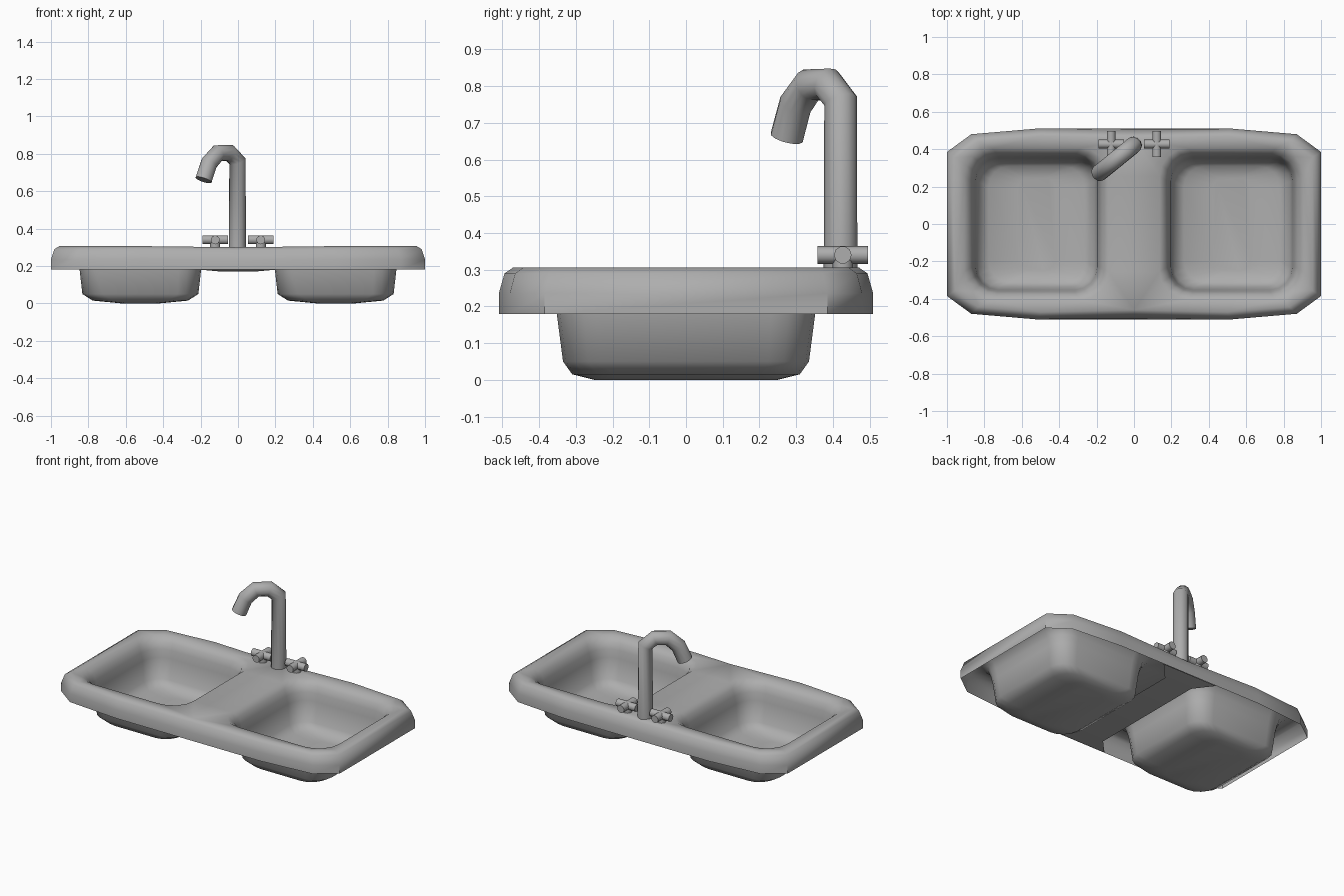
import bpy, bmesh, math
from mathutils import Vector, Matrix

if "Cube" in bpy.data.objects:
    bpy.data.objects.remove(bpy.data.objects["Cube"])

grey = bpy.data.materials.new("grey_metal")
grey.diffuse_color = (.42, .42, .42, 1)
grey.use_nodes = True
grey.node_tree.nodes["Principled BSDF"].inputs["Base Color"].default_value = grey.diffuse_color


def finish(bm, name, angle=35):
    bmesh.ops.recalc_face_normals(bm, faces=bm.faces)
    me = bpy.data.meshes.new(name)
    bm.to_mesh(me)
    bm.free()
    ob = bpy.data.objects.new(name, me)
    bpy.context.collection.objects.link(ob)
    ob.data.materials.append(grey)
    smooth(ob, angle)
    return ob


def smooth(ob, angle):
    bpy.ops.object.select_all(action='DESELECT')
    ob.select_set(True)
    bpy.context.view_layer.objects.active = ob
    bpy.ops.object.shade_smooth_by_angle(angle=math.radians(angle))


def bridge(bm, a, b):
    n = len(a)
    for i in range(n):
        j = (i + 1) % n
        bm.faces.new((a[i], a[j], b[j], b[i]))


def loop_edges(bm, ring):
    return [bm.edges.get((ring[i - 1], ring[i])) for i in range(len(ring))]


def outline(bm, inset, z, waist):
    # full counter-clockwise rim outline from one quarter
    q = [(1, .385), (.87, .48), (.52, .51), (0, .51 - waist)]
    half = q + [(-x, y) for x, y in q[-2::-1]]
    pts = half + [(-x, -y) for x, y in half]
    return [bm.verts.new((x * (1 - inset), y * (1 - inset * 1.7),
                          z - (.006 if x == 0 and waist else 0))) for x, y in pts]


def rounded(bm, cx, hx, hy, r, z, seg=4):
    ring = []
    for k, (sx, sy) in enumerate([(1, 1), (-1, 1), (-1, -1), (1, -1)]):
        for i in range(seg + 1):
            a = math.pi / 2 * (k + i / seg)
            ring.append(bm.verts.new((cx + sx * (hx - r) + r * math.cos(a),
                                      sy * (hy - r) + r * math.sin(a), z)))
    return ring


# Sink sheet: skirt, deck and two basins
bm = bmesh.new()
rim = [outline(bm, *p) for p in [(0, .18, 0), (0, .235, .006),
                                 (.018, .29, .012), (.045, .306, .012)]]
for a, b in zip(rim, rim[1:]):
    bridge(bm, a, b)
edges = loop_edges(bm, rim[-1])
basin = [(.385, .405, .15, .298), (.352, .375, .14, .27), (.337, .362, .13, .23),
         (.325, .352, .12, .18), (.31, .335, .11, .05),
         (.255, .31, .11, .015), (.10, .25, .06, .002)]
for cx in (-.522, .522):
    rings = [rounded(bm, cx, *p) for p in basin]
    for a, b in zip(rings, rings[1:]):
        bridge(bm, a, b)
    bm.faces.new(rings[-1])
    edges += loop_edges(bm, rings[0])
    for v in rings[-1]:
        v.co.z = 0
bmesh.ops.triangle_fill(bm, edges=edges, use_beauty=True, use_dissolve=False)
finish(bm, "double_sink", 52)

# Underside strip between the basins
bm = bmesh.new()
rows = [[bm.verts.new((x * w, y, z)) for x, z in ((-.1, .18 - d), (.1, .18 - d))]
        for y, d, w in ((-.508, 0, 2), (-.4, .009, 1), (.4, .009, 1), (.508, 0, 2))]
for a, b in zip(rows, rows[1:]):
    bm.faces.new((a[0], a[1], b[1], b[0]))
finish(bm, "divider_underside")

# Spout: bent pipe swung towards the left basin
cu = bpy.data.curves.new("spout", 'CURVE')
cu.dimensions = '3D'
path = [(0, .29), (0, .76), (.055, .805), (.135, .803), (.195, .75), (.233, .66)]
sp = cu.splines.new('POLY')
sp.points.add(len(path) - 1)
for p, (s, z) in zip(sp.points, path):
    p.co = (-.777 * s - .003, .421 - .63 * s, z, 1)
cu.bevel_depth = .046
cu.bevel_resolution = 4
cu.use_fill_caps = True
spout = bpy.data.objects.new("spout", cu)
bpy.context.collection.objects.link(spout)
bpy.ops.object.select_all(action='DESELECT')
spout.select_set(True)
bpy.context.view_layer.objects.active = spout
bpy.ops.object.convert(target='MESH')
spout = bpy.context.view_layer.objects.active
spout.data.materials.clear()
spout.data.materials.append(grey)
smooth(spout, 50)


# Cross-shaped tap handles
def rod(bm, centre, axis, r, length):
    rot = Vector((0, 0, 1)).rotation_difference(Vector(axis)).to_matrix().to_4x4()
    bmesh.ops.create_cone(bm, cap_ends=True, segments=10, radius1=r, radius2=r,
                          depth=length, matrix=Matrix.Translation(centre) @ rot)


for side, x in (("left", -.122), ("right", .122)):
    bm = bmesh.new()
    rod(bm, (x, .427, .34), (1, 0, 0), .024, .138)
    rod(bm, (x, .427, .34), (0, 1, 0), .024, .138)
    rod(bm, (x, .427, .32), (0, 0, 1), .028, .06)
    finish(bm, side + "_tap", 40)
